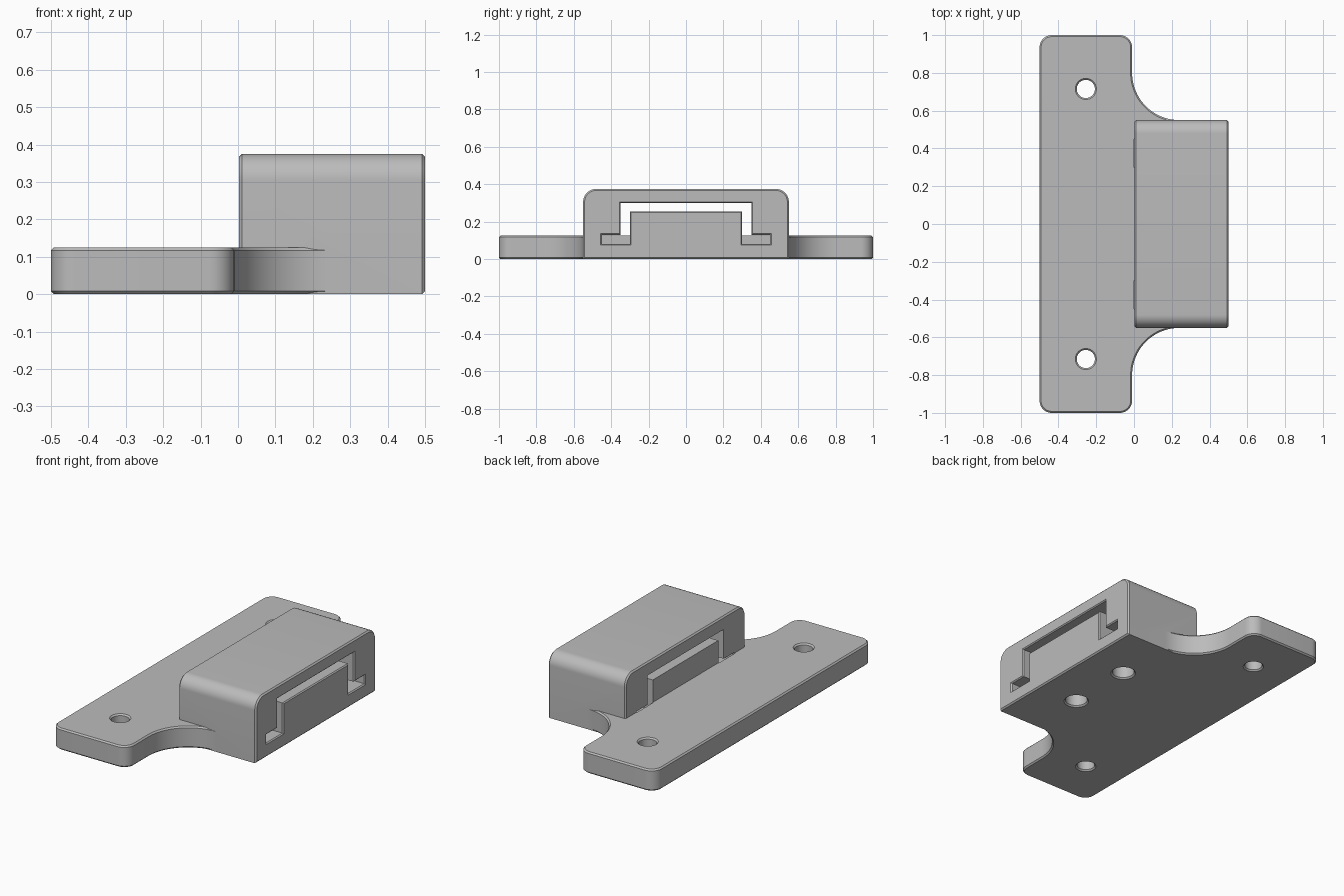
import bpy, bmesh, math

if "Cube" in bpy.data.objects:
    bpy.data.objects.remove(bpy.data.objects["Cube"], do_unlink=True)

grey = bpy.data.materials.new("plain grey")
grey.use_nodes = True
colour = (0.5, 0.5, 0.5, 1)
grey.diffuse_color = colour
grey.node_tree.nodes["Principled BSDF"].inputs["Base Color"].default_value = colour


def arc(cx, cy, r, start, end, steps=12):
    angles = [math.radians(start + (end - start) * i / steps) for i in range(steps + 1)]
    return [(cx + r * math.cos(a), cy + r * math.sin(a)) for a in angles]


def loft(name, rings, chamfer=0):
    """Join matching rings of points into a closed solid, chamfering both end rims."""
    bm = bmesh.new()
    loops = [[bm.verts.new(p) for p in ring] for ring in rings]
    caps = [bm.faces.new(loops[0]), bm.faces.new(loops[-1])]
    for a, b in zip(loops, loops[1:]):
        for i in range(len(a)):
            j = (i + 1) % len(a)
            bm.faces.new((a[i], a[j], b[j], b[i]))
    bmesh.ops.recalc_face_normals(bm, faces=bm.faces)
    if chamfer:
        rim = list({e for f in caps for e in f.edges})
        bmesh.ops.bevel(bm, geom=rim, offset=chamfer, segments=1,
                        affect='EDGES', profile=0.5)
    mesh = bpy.data.meshes.new(name)
    bm.to_mesh(mesh)
    bm.free()
    mesh.materials.append(grey)
    ob = bpy.data.objects.new(name, mesh)
    bpy.context.collection.objects.link(ob)
    return ob


def combine(target, other, operation):
    mod = target.modifiers.new(operation.title(), 'BOOLEAN')
    mod.operation, mod.solver, mod.object = operation, 'EXACT', other
    bpy.context.view_layer.objects.active = target
    bpy.ops.object.modifier_apply(modifier=mod.name)
    bpy.data.objects.remove(other, do_unlink=True)


# Flanged base plate: half outline mirrored in y
half = [(0.24, 0.5)] + arc(0.24, 0.8, 0.25, 270, 180, 20)
half += arc(-0.075, 0.935, 0.065, 0, 90) + arc(-0.435, 0.935, 0.065, 90, 180)
outline = half + [(x, -y) for x, y in reversed(half)]
bracket = loft("latch_bracket", [[(x, y, z) for x, y in outline] for z in (0, 0.125)], 0.008)

# Raised housing with rounded shoulders
side = [(0.55, 0)] + arc(0.48, 0.305, 0.07, 0, 90)
profile = side + [(-y, z) for y, z in reversed(side)]
housing = loft("housing", [[(x, y, z) for y, z in profile] for x in (0.003, 0.5)], 0.008)
bottom = [v for v in housing.data.vertices if v.co.z < 0.001]
combine(bracket, housing, 'UNION')


# Hooked slot running through the housing, flared at the mouth
def slot(x, e):
    right = [(0.3 - e, 0.255 - e), (0.3 - e, 0.08 - e), (0.45 + e, 0.08 - e),
             (0.45 + e, 0.13 + e), (0.35 + e, 0.13 + e), (0.35 + e, 0.3 + e)]
    return [(x, y, z) for y, z in right + [(-y, z) for y, z in reversed(right)]]


cutter = loft("slot_cutter", [slot(0, 0), slot(0.494, 0), slot(0.502, 0.008)])
combine(bracket, cutter, 'DIFFERENCE')


# Countersunk holes: two through the flanges, two up through the slot core
def hole(x, y, r, levels):
    rings = [[(px, py, z) for px, py in arc(x, y, r + e, 0, 352.5, 47)] for z, e in levels]
    combine(bracket, loft("hole_cutter", rings), 'DIFFERENCE')


for s in (-1, 1):
    hole(-0.255, 0.715 * s, 0.048,
         [(-0.002, 0.01), (0.008, 0), (0.117, 0), (0.127, 0.01)])
    hole(0.245, 0.2 * s, 0.06, [(-0.002, 0.01), (0.008, 0), (0.28, 0)])

bpy.ops.object.select_all(action='DESELECT')
bracket.select_set(True)
bpy.context.view_layer.objects.active = bracket
bpy.ops.object.shade_smooth_by_angle(angle=math.radians(30))
